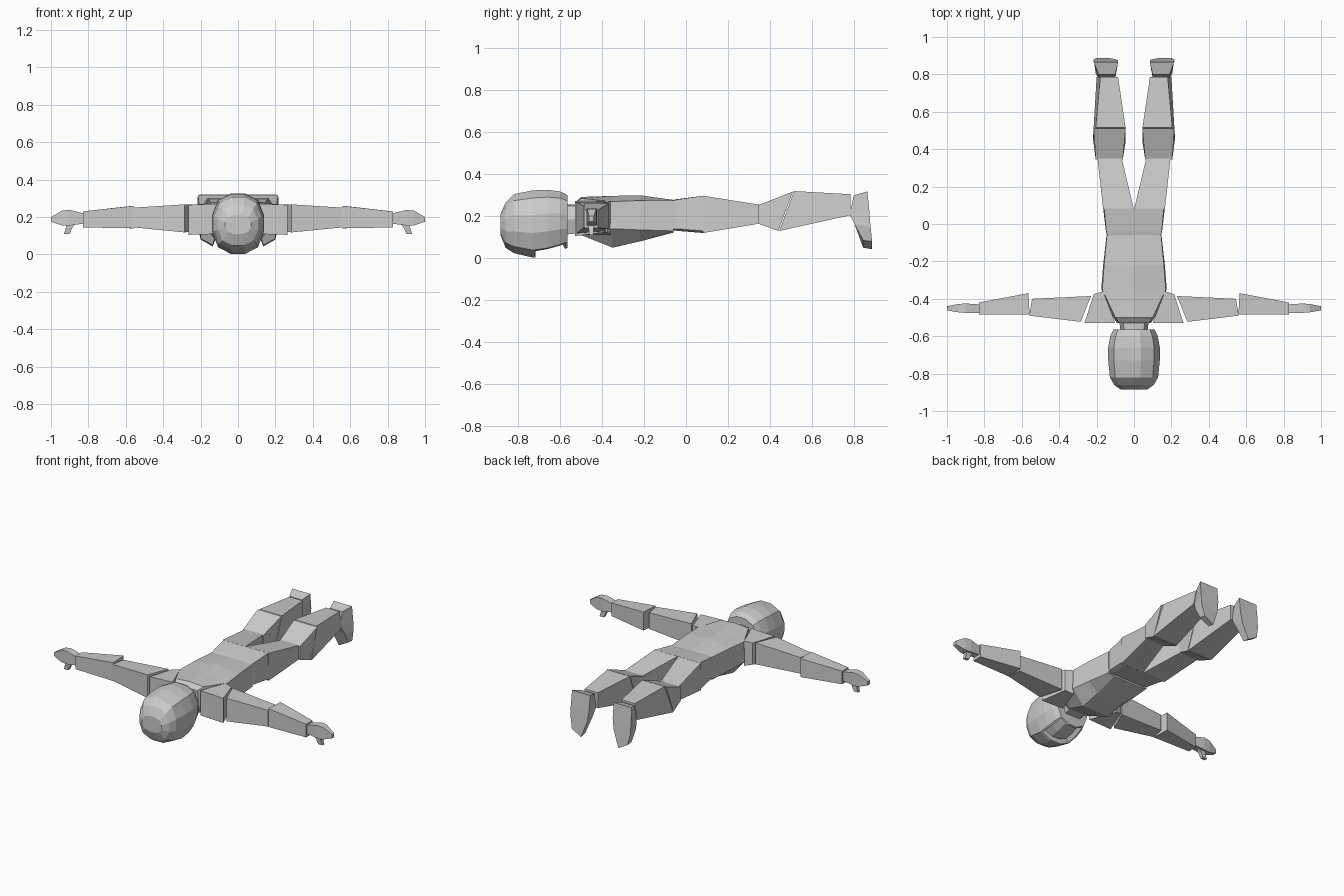
import bpy, bmesh, math

grey = bpy.data.materials.new("plain grey")
grey.diffuse_color = (0.6, 0.6, 0.6, 1)


def loft(name, rings, mirror=False, tweak=None):
    """Skin a closed solid through rings that have equal point counts."""
    bm = bmesh.new()
    loops = [[bm.verts.new(p) for p in ring] for ring in rings]
    n = len(loops[0])
    for a, b in zip(loops, loops[1:]):
        for i in range(n):
            j = (i + 1) % n
            bm.faces.new((a[i], a[j], b[j], b[i]))
    bm.faces.new(loops[0])
    bm.faces.new(loops[-1])
    bmesh.ops.recalc_face_normals(bm, faces=bm.faces[:])
    if tweak:
        tweak(bm)
    me = bpy.data.meshes.new(name)
    bm.to_mesh(me)
    bm.free()
    me.materials.append(grey)
    ob = bpy.data.objects.new(name, me)
    bpy.context.collection.objects.link(ob)
    if mirror:
        ob.modifiers.new("mirror", 'MIRROR').use_mirror_merge = False
    return ob


def leg_ring(y, x0, x1, z0, z1, y_top=None, out_top=None):
    """Four corners across a leg; the top may lean along y and be narrower."""
    yt = y if y_top is None else y_top
    xt = x1 if out_top is None else out_top
    return [(x0, y, z0), (x1, y, z0), (xt, yt, z1), (x0, yt, z1)]


def arm_ring(x_front, x_back, y0, y1, z0, z1, drop=0.0):
    """Four corners across an arm; front and back ends may be skewed in x."""
    return [(x_front, y0, z0), (x_back, y1, z0 + drop),
            (x_back, y1, z1), (x_front, y0, z1)]


def body_ring(y, wb, ws, wt, zb, zs, zt, ridge):
    """Symmetric body section: bottom, side and top half widths, back ridge."""
    half = [(wb, zb), (ws, zs), (wt, zt)]
    pts = half + [(0, ridge)] + [(-x, z) for x, z in reversed(half)]
    return [(x, y, z) for x, z in pts]


def head_ring(y, w, z0, z1, n=12):
    ring = []
    for i in range(n):
        a = 2 * math.pi * (i + 0.5) / n
        c, s = math.cos(a), math.sin(a)
        k = 1.02 * (abs(c) ** 2.6 + abs(s) ** 2.6) ** (-1 / 2.6)
        ring.append((w * k * c, y, (z0 + z1) / 2 + (z1 - z0) / 2 * k * s))
    return ring


def recess_face(bm):
    """Sink the face opening into the downward side of the head."""
    faces = [f for f in bm.faces if f.normal.z < -0.65
             and -0.72 < f.calc_center_median().y < -0.57]
    bmesh.ops.inset_region(bm, faces=faces, thickness=0.012, depth=0)
    bmesh.ops.inset_region(bm, faces=faces, thickness=0.004, depth=-0.03)


# Head and neck
loft("head", [head_ring(-0.885, 0.07, 0.11, 0.21),
              head_ring(-0.86, 0.105, 0.05, 0.265),
              head_ring(-0.82, 0.128, 0.025, 0.305),
              head_ring(-0.73, 0.137, 0.004, 0.322),
              head_ring(-0.66, 0.137, 0.015, 0.325),
              head_ring(-0.60, 0.126, 0.035, 0.317),
              head_ring(-0.565, 0.11, 0.05, 0.30)], tweak=recess_face)
loft("neck", [body_ring(-0.59, 0.05, 0.07, 0.05, 0.11, 0.18, 0.25, 0.255),
              body_ring(-0.51, 0.06, 0.08, 0.06, 0.12, 0.19, 0.25, 0.255)])

# Torso and hips
loft("torso", [body_ring(-0.53, 0.06, 0.09, 0.08, 0.125, 0.15, 0.265, 0.265),
               body_ring(-0.50, 0.07, 0.11, 0.10, 0.11, 0.14, 0.285, 0.292),
               body_ring(-0.35, 0.095, 0.175, 0.17, 0.05, 0.14, 0.27, 0.297),
               body_ring(-0.22, 0.095, 0.165, 0.16, 0.08, 0.135, 0.275, 0.30),
               body_ring(-0.06, 0.10, 0.147, 0.145, 0.122, 0.13, 0.275, 0.278)])
loft("hips", [body_ring(-0.075, 0.12, 0.14, 0.14, 0.135, 0.14, 0.272, 0.275),
              body_ring(-0.04, 0.125, 0.15, 0.148, 0.13, 0.14, 0.28, 0.282),
              body_ring(0.085, 0.14, 0.165, 0.16, 0.12, 0.13, 0.298, 0.298)])

# Legs
loft("thigh", [leg_ring(0.08, 0.001, 0.165, 0.12, 0.298),
               leg_ring(0.35, 0.065, 0.195, 0.165, 0.255)], True)
loft("knee", [leg_ring(0.345, 0.06, 0.205, 0.165, 0.253),
              leg_ring(0.44, 0.045, 0.217, 0.13, 0.318, 0.51, 0.215)], True)
loft("lower_leg", [leg_ring(0.445, 0.045, 0.22, 0.13, 0.32, 0.515, 0.205),
                   leg_ring(0.785, 0.085, 0.20, 0.205, 0.305, 0.785, 0.18)], True)
loft("foot", [
    [(0.10, 0.80, 0.30), (0.19, 0.80, 0.30), (0.215, 0.865, 0.318), (0.085, 0.865, 0.318)],
    [(0.10, 0.78, 0.21), (0.19, 0.78, 0.21), (0.217, 0.875, 0.22), (0.085, 0.875, 0.22)],
    [(0.105, 0.805, 0.16), (0.205, 0.805, 0.16), (0.215, 0.88, 0.15), (0.095, 0.88, 0.15)],
    [(0.135, 0.845, 0.05), (0.20, 0.845, 0.085), (0.20, 0.888, 0.08), (0.135, 0.888, 0.043)],
], True)

# Arms
loft("shoulder", [arm_ring(0.10, 0.165, -0.53, -0.36, 0.11, 0.272),
                  arm_ring(0.265, 0.215, -0.53, -0.375, 0.105, 0.265, 0.02)], True)
loft("upper_arm", [arm_ring(0.285, 0.23, -0.523, -0.385, 0.118, 0.268, 0.01),
                   arm_ring(0.56, 0.545, -0.49, -0.40, 0.145, 0.25)], True)
loft("forearm", [arm_ring(0.558, 0.565, -0.485, -0.37, 0.14, 0.26),
                 arm_ring(0.83, 0.83, -0.485, -0.42, 0.145, 0.23)], True)
loft("hand", [arm_ring(0.825, 0.825, -0.475, -0.43, 0.165, 0.22),
              arm_ring(0.90, 0.90, -0.475, -0.425, 0.155, 0.238),
              arm_ring(0.94, 0.94, -0.472, -0.428, 0.155, 0.235),
              arm_ring(1.0, 1.0, -0.462, -0.44, 0.175, 0.20)], True)
loft("thumb", [
    [(0.855, -0.465, 0.175), (0.915, -0.465, 0.17), (0.915, -0.435, 0.17), (0.855, -0.435, 0.175)],
    [(0.885, -0.465, 0.145), (0.92, -0.465, 0.145), (0.92, -0.44, 0.145), (0.885, -0.44, 0.145)],
    [(0.90, -0.46, 0.11), (0.93, -0.46, 0.11), (0.93, -0.44, 0.11), (0.90, -0.44, 0.11)],
], True)
